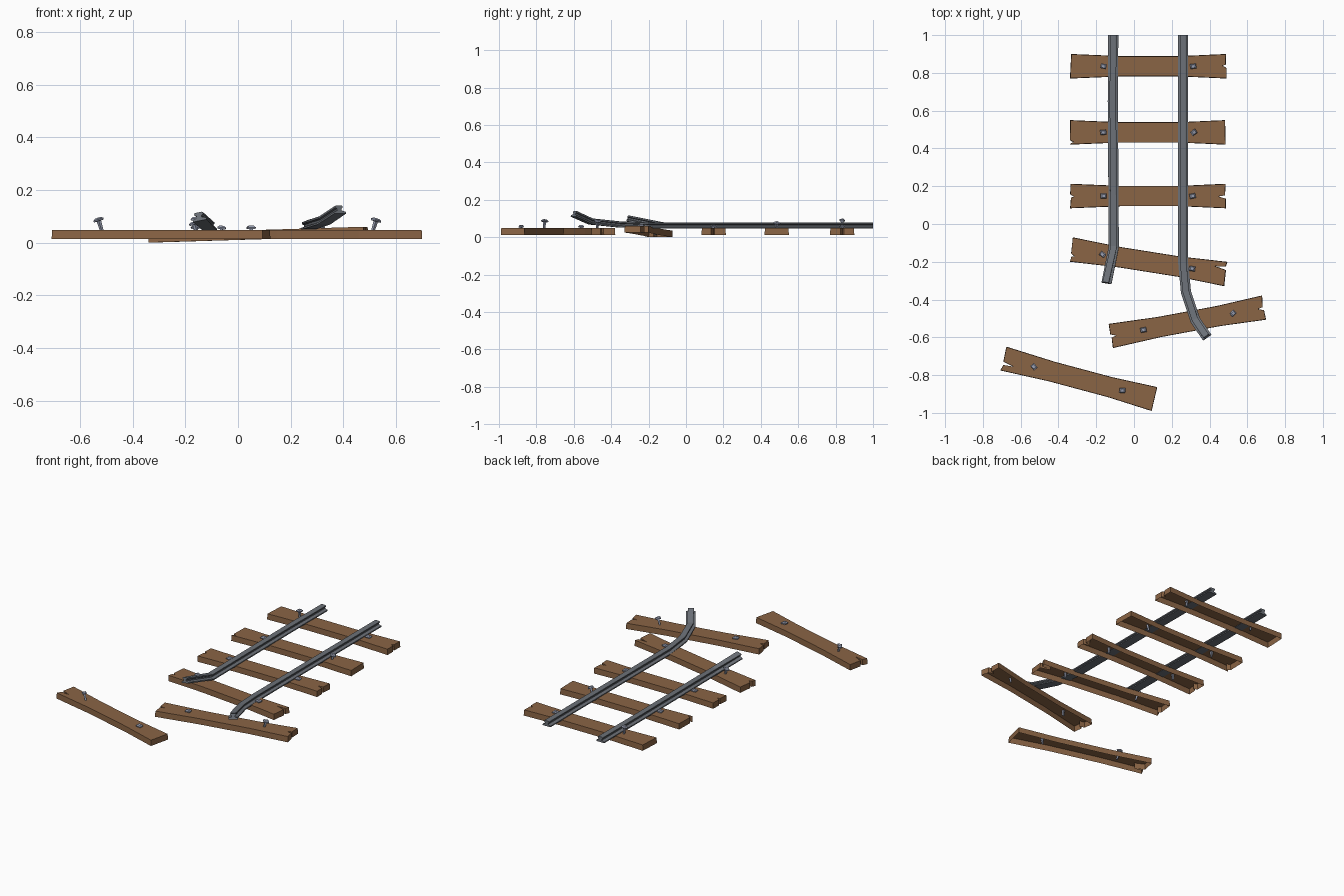
import bpy, bmesh, math, random
from mathutils import Matrix, Vector

if "Cube" in bpy.data.objects:
    bpy.data.objects.remove(bpy.data.objects["Cube"])

random.seed(4)


def material(name, rgb):
    m = bpy.data.materials.new(name)
    m.diffuse_color = (*rgb, 1)
    m.use_nodes = True
    m.node_tree.nodes["Principled BSDF"].inputs["Base Color"].default_value = m.diffuse_color
    return m


WOOD = material("weathered_wood", (0.255, 0.128, 0.059))
STEEL = material("dark_steel", (0.150, 0.165, 0.188))
IRON = material("pale_iron", (0.32, 0.35, 0.45))


def finish(bm, name, mat, matrix=None):
    bmesh.ops.recalc_face_normals(bm, faces=bm.faces)
    mesh = bpy.data.meshes.new(name)
    bm.to_mesh(mesh)
    bm.free()
    mesh.materials.append(mat)
    ob = bpy.data.objects.new(name, mesh)
    bpy.context.collection.objects.link(ob)
    if matrix is not None:
        ob.matrix_world = matrix
    return ob


# Wooden tie: waisted outline with cracked ends, open underneath
def tie(name, matrix, right_crack, left_crack):
    def j():
        return random.uniform(-0.004, 0.004)

    def crack(side, c):
        if not c:
            return []
        y, depth = c
        x = 0.412
        pts = [(x, y - 0.009), (x - depth, y + 0.003), (x - 0.004, y + 0.009)]
        return [(side * a, side * b) for a, b in pts]

    outline = [(-0.415 + j(), -0.065), (-0.15 + j(), -0.054), (0.17 + j(), -0.054),
               (0.415 + j(), -0.065)]
    outline += crack(1, right_crack)
    outline += [(0.413 + j(), 0.065), (0.17 + j(), 0.054), (-0.15 + j(), 0.054),
                (-0.413 + j(), 0.065)]
    outline += crack(-1, left_crack)
    bm = bmesh.new()
    low = [bm.verts.new((x, y, 0)) for x, y in outline]
    top = [bm.verts.new((x * 0.996, y * 0.97, 0.035)) for x, y in outline]
    n = len(low)
    for i in range(n):
        k = (i + 1) % n
        bm.faces.new((low[i], low[k], top[k], top[i]))
    bm.faces.new(top)
    finish(bm, name, WOOD, matrix)


# Spike: square shaft with a chamfered head
def spike(name, matrix, x, lift, lean):
    bm = bmesh.new()
    rings = [(0.004, 0.004, -0.03), (0.006, 0.006, 0.0), (0.006, 0.006, 0.006),
             (0.015, 0.012, 0.007), (0.016, 0.013, 0.013), (0.009, 0.008, 0.019)]
    if lift > 0.01:
        rings[0] = (0.004, 0.004, -0.05)
    loops = [[bm.verts.new((sx * a, sy * b, z)) for sx, sy in
              ((-1, -1), (1, -1), (1, 1), (-1, 1))] for a, b, z in rings]
    for a, b in zip(loops, loops[1:]):
        for i in range(4):
            k = (i + 1) % 4
            bm.faces.new((a[i], a[k], b[k], b[i]))
    bm.faces.new(loops[0])
    bm.faces.new(loops[-1])
    local = (Matrix.Translation((x, 0, 0.032)) @ Matrix.Rotation(lean, 4, 'Y')
             @ Matrix.Translation((0, 0, lift)) @ Matrix.Rotation(lean * 2, 4, 'Z'))
    finish(bm, name, IRON, matrix @ local)


# x, y, z, heading, tilt, right crack, left crack, (lift, lean) of both spikes
TIES = [
    (0.078, 0.835, 0.013, 0, 0, (0.0, 0.02), None, (0.034, -0.1), (0.0, 0.05)),
    (0.072, 0.485, 0.013, 0, 0, None, (0.05, 0.02), (0.0, 0.05), (0.02, 0.3)),
    (0.074, 0.148, 0.013, 0, 0, (-0.005, 0.04), (0.0, 0.02), (0.0, 0), (0.0, 0.1)),
    (0.077, -0.200, 0.0125, -9, -1.72, (0.03, 0.06), (0.03, 0.02), (0.025, -0.25), (0.0, 0)),
    (0.281, -0.518, 0.013, 10.5, 0, (-0.005, 0.03), (0.0, 0.03), (0.0, 0), (0.030, 0.3)),
    (-0.290, -0.820, 0.013, -15, 0, None, (0.025, 0.06), (0.032, -0.3), (0.0, 0.1)),
]
for i, (x, y, z, head, tilt, rc, lc, s1, s2) in enumerate(TIES, 1):
    m = (Matrix.Translation((x, y, z)) @ Matrix.Rotation(math.radians(head), 4, 'Z')
         @ Matrix.Rotation(math.radians(tilt), 4, 'Y'))
    tie(f"tie_{i}", m, rc, lc)
    spike(f"left_spike_{i}", m, -0.235, *s1)
    spike(f"right_spike_{i}", m, 0.235, *s2)

# Rails: flanged profile swept along a path that bends at the broken end
HALF = [(0.027, 0.0), (0.027, 0.007), (0.010, 0.013), (0.010, 0.020), (0.017, 0.024),
        (0.017, 0.031), (0.012, 0.033)]
PROFILE = HALF + [(-x, z) for x, z in reversed(HALF)]


def rail(name, path, twists):
    pts = [Vector(p) for p in path]
    bm = bmesh.new()
    loops = []
    for i, p in enumerate(pts):
        t = Vector((0, 0, 0))
        if i > 0:
            t += (p - pts[i - 1]).normalized()
        if i < len(pts) - 1:
            t += (pts[i + 1] - p).normalized()
        t.normalize()
        side = Vector((0, 0, 1)).cross(t).normalized()
        up = t.cross(side)
        turn = Matrix.Rotation(math.radians(twists[i]), 3, t)
        loops.append([bm.verts.new(p + turn @ (side * x + up * z)) for x, z in PROFILE])
    n = len(PROFILE)
    for a, b in zip(loops, loops[1:]):
        for i in range(n):
            k = (i + 1) % n
            bm.faces.new((a[i], a[k], b[k], b[i]))
    bm.faces.new(loops[0])
    bm.faces.new(loops[-1])
    finish(bm, name, STEEL)


rail("left_rail", [(-0.110, 1, 0.046), (-0.112, 0.65, 0.046), (-0.107, -0.12, 0.046),
                   (-0.145, -0.315, 0.083)], [0, 0, 0, 12])
rail("right_rail", [(0.26, 1, 0.046), (0.26, -0.2, 0.046), (0.275, -0.36, 0.052),
                    (0.325, -0.51, 0.068), (0.388, -0.602, 0.110)], [0, 0, 0, 0, 0])
